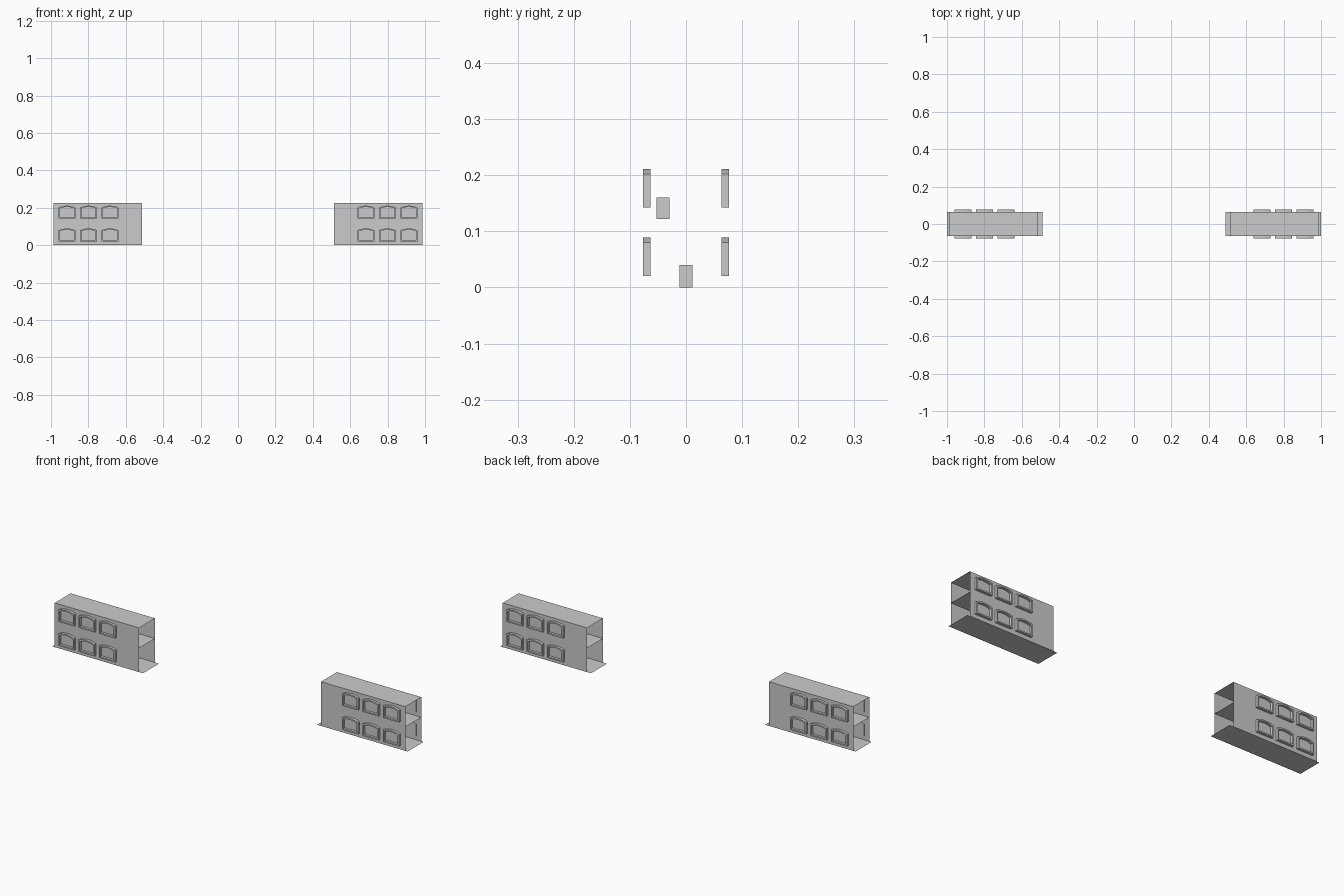
import bpy, math

if "Cube" in bpy.data.objects:
    bpy.data.objects.remove(bpy.data.objects["Cube"])

H, MID, W = 0.225, 0.122, 0.064      # height, upper storey level, half depth
X0, X1 = 0.512, 0.987                # inner and outer end of a block


def mesh(name, verts, faces):
    me = bpy.data.meshes.new(name)
    me.from_pydata(verts, [], faces)
    me.update()
    ob = bpy.data.objects.new(name, me)
    bpy.context.collection.objects.link(ob)
    return ob


def slab(name, x0, x1, z):
    return mesh(name, [(x0, -W, z), (x1, -W, z), (x1, W, z), (x0, W, z)], [(0, 1, 2, 3)])


def arch(cx, z0, half, h, rise, n=8):
    # window outline: flat sill, straight sides, shallow curved head
    pts = [(cx - half, z0), (cx + half, z0)]
    for i in range(n + 1):
        t = 1 - 2 * i / n
        pts.append((cx + half * t, z0 + h + rise * (1 - t * t)))
    return pts


def frame(name, outer, inner, ya, yb):
    n = len(outer)
    verts = [(x, y, z) for loop, y in ((outer, ya), (outer, yb), (inner, yb), (inner, ya))
             for x, z in loop]
    faces = [(k * n + i, k * n + (i + 1) % n, (k + 1) % 4 * n + (i + 1) % n, (k + 1) % 4 * n + i)
             for k in range(4) for i in range(n)]
    return mesh(name, verts, faces)


def pane(name, loop, ya, yb):
    n = len(loop)
    verts = [(x, y, z) for y in (ya, yb) for x, z in loop]
    faces = [tuple(range(n)), tuple(reversed(range(n, 2 * n)))]
    faces += [(i, i + n, (i + 1) % n + n, (i + 1) % n) for i in range(n)]
    return mesh(name, verts, faces)


def block(name, x, y, z, sx, sy, sz):
    bpy.ops.mesh.primitive_cube_add(size=1, location=(x, y, z + sz / 2))
    ob = bpy.context.object
    ob.name = name
    ob.scale = (sx, sy, sz)
    return ob


for s, side in ((-1, "left"), (1, "right")):
    # floors, roof and open-ended side walls
    slab(f"{side}_floor", *sorted((s * 0.49, s * 1.0)), 0)
    a, b = sorted((s * X0, s * X1))
    slab(f"{side}_upper_floor", a, b, MID)
    slab(f"{side}_roof", a, b, H)
    for d, face in ((-1, "front"), (1, "back")):
        y = d * W
        mesh(f"{side}_{face}_wall", [(a, y, 0), (b, y, 0), (b, y, H), (a, y, H)], [(0, 1, 2, 3)])
        # two rows of three arched windows
        for level in (0, MID):
            for cx in (0.684, 0.799, 0.914):
                outer = arch(s * cx, level + 0.02, 0.045, 0.06, 0.009)
                inner = arch(s * cx, level + 0.027, 0.038, 0.047, 0.008)
                frame(f"{side}_{face}_window_frame", outer, inner, d * 0.0635, d * 0.077)
                pane(f"{side}_{face}_window_pane", outer, d * 0.063, d * 0.0645)
    # small interior blocks
    block(f"{side}_lower_block", s * 0.75, 0, 0, 0.024, 0.024, 0.04)
    block(f"{side}_upper_block", s * 0.75, -0.041, MID, 0.024, 0.024, 0.038)

# consistent outward normals on closed parts
import bmesh
for ob in bpy.data.objects:
    bm = bmesh.new()
    bm.from_mesh(ob.data)
    bmesh.ops.recalc_face_normals(bm, faces=bm.faces[:])
    bm.to_mesh(ob.data)
    bm.free()
